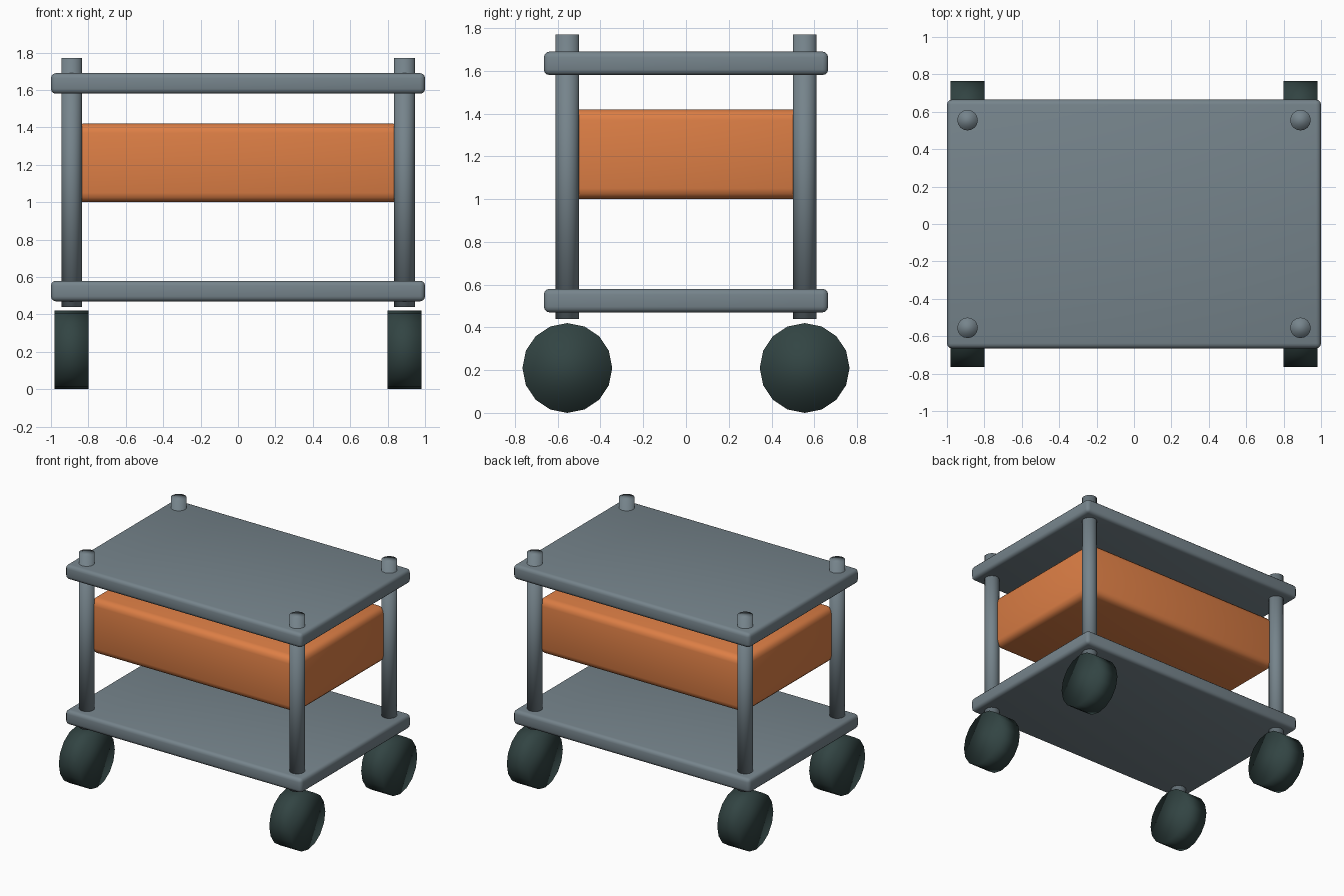
import bpy
import math

if "Cube" in bpy.data.objects:
    bpy.data.objects.remove(bpy.data.objects["Cube"])


def material(name, rgb):
    m = bpy.data.materials.new(name)
    m.diffuse_color = (*rgb, 1.0)
    m.use_nodes = True
    m.node_tree.nodes["Principled BSDF"].inputs["Base Color"].default_value = m.diffuse_color
    return m


steel = material("blue_grey", (0.18, 0.23, 0.26))
orange = material("orange", (0.72, 0.21, 0.06))
rubber = material("dark_rubber", (0.032, 0.058, 0.056))


def rounded_box(name, size, z, radius, mat):
    bpy.ops.mesh.primitive_cube_add(size=1, location=(0, 0, z))
    ob = bpy.context.object
    ob.name = name
    ob.scale = size
    bpy.ops.object.transform_apply(location=False, rotation=False, scale=True)
    bevel = ob.modifiers.new("rounding", 'BEVEL')
    bevel.width = radius
    bevel.segments = 3
    bpy.ops.object.modifier_apply(modifier="rounding")
    bpy.ops.object.shade_smooth_by_angle(angle=math.radians(40))
    ob.data.materials.append(mat)


def cylinder(name, radius, depth, location, sides, mat, rotation=(0, 0, 0)):
    bpy.ops.mesh.primitive_cylinder_add(vertices=sides, radius=radius, depth=depth,
                                        location=location, rotation=rotation)
    ob = bpy.context.object
    ob.name = name
    bpy.ops.object.shade_smooth()
    ob.data.materials.append(mat)


# Shelves and the storage bin hung between the posts
rounded_box("lower_shelf", (2.0, 1.33, 0.11), 0.525, 0.027, steel)
rounded_box("upper_shelf", (2.0, 1.33, 0.11), 1.635, 0.027, steel)
rounded_box("storage_bin", (1.76, 1.09, 0.42), 1.21, 0.05, orange)

# Corner posts with a wheel under each
for sx, side in ((-1, "left"), (1, "right")):
    for sy, end in ((-1, "front"), (1, "back")):
        cylinder(f"{end}_{side}_post", 0.055, 1.33,
                 (sx * 0.89, sy * 0.555, 1.105), 16, steel)
        cylinder(f"{end}_{side}_wheel", 0.21, 0.18,
                 (sx * 0.89, sy * 0.555, 0.21), 16, rubber, (0, math.pi / 2, 0))
